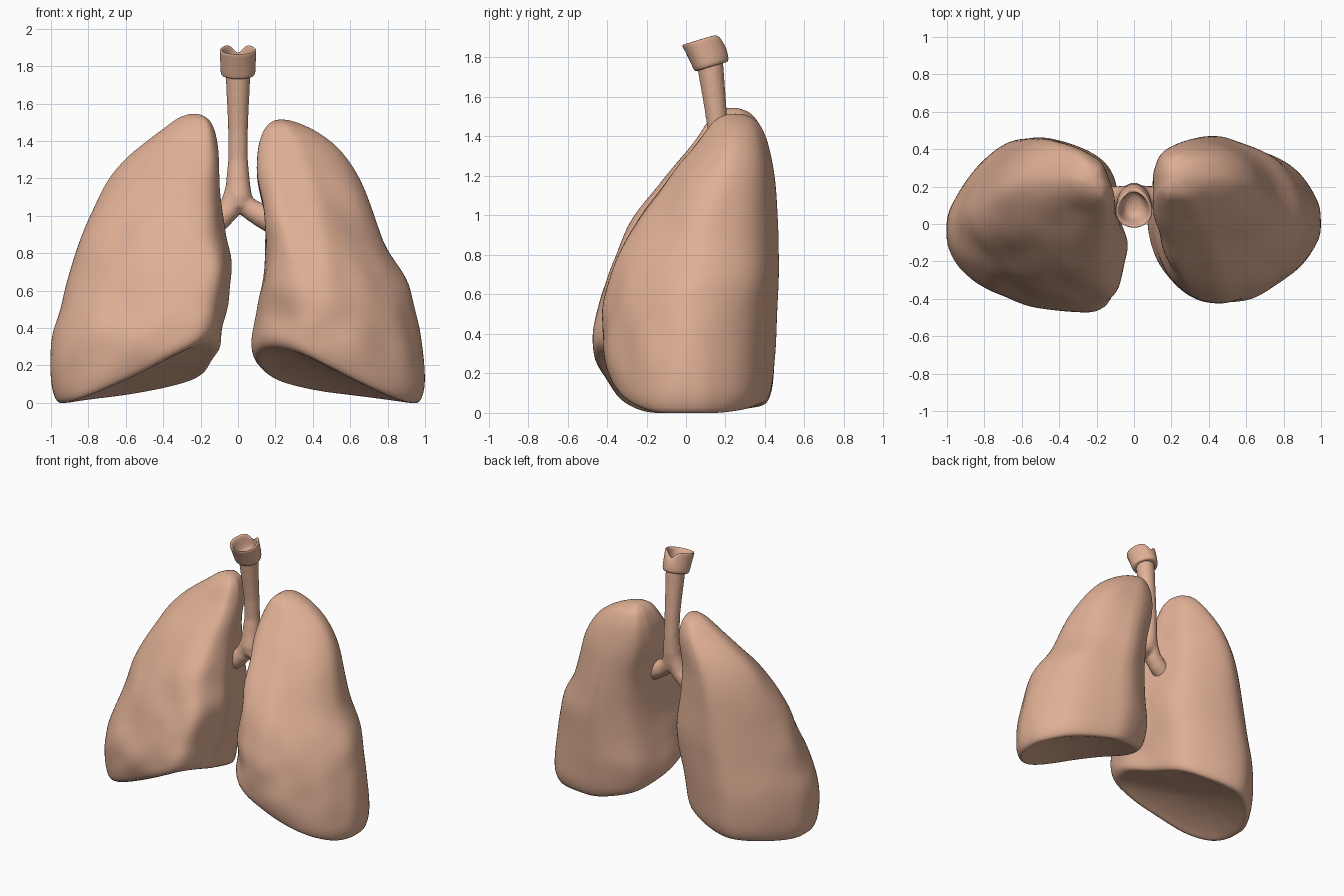
import bpy, bmesh, math
from mathutils import Vector, noise

if "Cube" in bpy.data.objects:
    bpy.data.objects.remove(bpy.data.objects["Cube"])


def finish(name, bm, subsurf=1):
    bmesh.ops.recalc_face_normals(bm, faces=bm.faces)
    for f in bm.faces:
        f.smooth = True
    me = bpy.data.meshes.new(name)
    bm.to_mesh(me)
    bm.free()
    ob = bpy.data.objects.new(name, me)
    bpy.context.collection.objects.link(ob)
    mat = bpy.data.materials.get("tissue") or bpy.data.materials.new("tissue")
    mat.diffuse_color = (0.74, 0.43, 0.30, 1)
    mat.use_nodes = True
    mat.node_tree.nodes["Principled BSDF"].inputs["Base Color"].default_value = mat.diffuse_color
    me.materials.append(mat)
    if subsurf:
        ob.modifiers.new("smooth", "SUBSURF").levels = subsurf
        ob.modifiers["smooth"].render_levels = subsurf
    return ob


def loft(bm, rings, cap_start=True, cap_end=True):
    vs = [[bm.verts.new(p) for p in r] for r in rings]
    n = len(vs[0])
    for a, b in zip(vs, vs[1:]):
        for i in range(n):
            bm.faces.new((a[i], a[(i + 1) % n], b[(i + 1) % n], b[i]))
    if cap_start:
        bm.faces.new(vs[0])
    if cap_end:
        bm.faces.new(vs[-1])


def closed_curve(pts, per=4):
    out, n = [], len(pts)
    for i in range(n):
        p0, p1, p2, p3 = (Vector(pts[(i + k) % n]) for k in (-1, 0, 1, 2))
        for k in range(per):
            t = k / per
            out.append(0.5 * (2 * p1 + (p2 - p0) * t + (2 * p0 - 5 * p1 + 4 * p2 - p3) * t * t
                              + (3 * p1 - p0 - 3 * p2 + p3) * t ** 3))
    return out


def sample(rows, z):
    # smooth interpolation of (z, x0, x1, y0, y1) rows
    z = min(max(z, rows[0][0]), rows[-1][0])
    i = 0
    while i < len(rows) - 2 and z > rows[i + 1][0]:
        i += 1
    a, b = rows[i], rows[i + 1]
    p, q = rows[max(i - 1, 0)], rows[min(i + 2, len(rows) - 1)]
    h = b[0] - a[0]
    t = (z - a[0]) / h
    res = []
    for c in range(1, 5):
        ma = (b[c] - p[c]) / (b[0] - p[0]) * h
        mb = (q[c] - a[c]) / (q[0] - a[0]) * h
        res.append((2 * t**3 - 3 * t**2 + 1) * a[c] + (t**3 - 2 * t**2 + t) * ma
                   + (3 * t**2 - 2 * t**3) * b[c] + (t**3 - t**2) * mb)
    return res


def lung(name, rows, section, side, front_rise, back_rise, medial_trim, front_fill):
    sec = closed_curve(section)
    H = 0.6

    def base(x, y):  # tilted underside, higher towards the middle and front
        u = min(max((0.92 - side * x) / 0.8, 0), 1)
        v = min(max((y + 0.44) / 0.9, 0), 1)
        f = (1 - v) ** 1.2
        return u ** 1.1 * (front_rise * f + back_rise * (1 - f))

    def point(s, z, scale, dome):
        zz = z
        n = s.normalized()
        outer_front = max(0, (side * n.x - n.y) / 1.414) ** 4
        inner_back = max(0, (n.y - side * n.x) / 1.414) ** 4
        inner_front = max(0, (-n.y - side * n.x) / 1.414) ** 4
        for _ in range(5):
            x0, x1, y0, y1 = sample(rows, zz)
            # outer front corner is full below, slimmer above; inner back is trimmed above
            g = 1 + outer_front * max(-0.04, 0.10 * (1 - zz / 0.5))
            g -= inner_back * medial_trim * min(1, max(0, (zz - 0.7) / 0.5))
            g -= inner_back * 0.08 * max(0, 1 - zz / 0.35)
            g += inner_front * front_fill * min(1, max(0, (zz - 0.45) / 0.5))
            x = (x0 + x1) / 2 + max(-1, min(1, s.x * g)) * scale * (x1 - x0) / 2
            y = (y0 + y1) / 2 + max(-1, min(1, s.y * g)) * scale * (y1 - y0) / 2
            b = base(x, y)
            zz = b + (H - b) * z / H if z < H else z
        p = Vector((x, y, zz + dome))
        # gentle lumps, weaker at the back and near the ends
        w = 0.026 * min(1, max(0.15, 0.7 - y * 1.6)) * min(1, z / 0.2, (1.54 - z) / 0.3)
        d = p - Vector(((x0 + x1) / 2, (y0 + y1) / 2, zz))
        if d.length > 1e-4 and w > 0:
            p += d.normalized() * w * noise.noise(p * 5.5 + Vector((side * 3, 0, 0)))
        return p

    levels = [(0, s, 0.05 * (1 - s * s) - 0.008) for s in (0.12, 0.3, 0.5, 0.7, 0.85)]
    levels += [(0, 0.94, -0.008), (0.02, 0.985, 0)]
    levels += [(z, 1, 0) for z in (0.08, 0.15, 0.23, 0.31, 0.39, 0.47, 0.55, 0.63, 0.71, 0.79, 0.87,
                                   0.95, 1.03, 1.11, 1.19, 1.26, 1.32, 1.37, 1.41, 1.45)]
    top = rows[-1][0]
    levels += [(top - d, 1, 0) for d in (0.045, 0.02, 0.007, 0)]
    bm = bmesh.new()
    loft(bm, [[point(s, *lv) for s in sec] for lv in levels])
    return finish(name, bm)


# lungs: rows of height, x range, y range; plan section normalised to -1..1
lung("left_side_lung",
     [(0, -.98, -.1, -.4, .41), (.1, -.995, -.09, -.43, .44), (.35, -.995, -.085, -.475, .455),
      (.55, -.94, -.05, -.435, .46), (.75, -.885, -.035, -.38, .465), (.95, -.815, -.065, -.28, .465),
      (1.15, -.725, -.095, -.14, .455), (1.3, -.61, -.1, -.02, .435), (1.4, -.49, -.11, .06, .405),
      (1.48, -.38, -.13, .11, .365), (1.525, -.32, -.165, .16, .32), (1.545, -.26, -.21, .21, .26)],
     [(-.12, 1), (.46, .86), (.81, .58), (.92, 0), (1, -.43), (.83, -.92), (.46, -1), (.04, -.92),
      (-.48, -.74), (-.85, -.43), (-1, 0), (-.82, .45), (-.48, .84)], -1, 0.37, 0.11, 0.14, 0.0)
lung("right_side_lung",
     [(0, .12, .985, -.35, .41), (.1, .1, 1, -.38, .44), (.3, .075, .98, -.415, .455),
      (.5, .105, .945, -.415, .46), (.68, .135, .9, -.38, .47), (.82, .145, .8, -.32, .47),
      (1.0, .14, .725, -.22, .465), (1.2, .1, .66, -.08, .45), (1.35, .105, .55, .04, .42),
      (1.44, .13, .44, .11, .385), (1.495, .165, .33, .16, .34), (1.515, .205, .26, .22, .28)],
     [(-.29, 1), (-.78, .78), (-.96, .39), (-1, -.06), (-.89, -.5), (-.56, -.91), (-.16, -1),
      (.33, -.87), (.78, -.5), (1, -.06), (.89, .38), (.6, .72), (.11, .93)], 1, 0.41, 0.1, 0.0, 0.16)


def tube(bm, path, n=20):
    # path of (x, y, z, radius)
    pts = [Vector(p[:3]) for p in path]
    rings = []
    for i, p in enumerate(pts):
        d = (pts[min(i + 1, len(pts) - 1)] - pts[max(i - 1, 0)]).normalized()
        u = d.cross(Vector((0, 1, 0))).normalized()
        v = d.cross(u)
        r = path[i][3]
        rings.append([p + r * (math.cos(a) * u + math.sin(a) * v)
                      for a in (2 * math.pi * k / n for k in range(n))])
    loft(bm, rings)


# windpipe with its two branches, fused
bm = bmesh.new()
tube(bm, [(0, .12, 1.78, .068), (0, .13, 1.7, .064), (0, .145, 1.58, .058), (0, .16, 1.45, .053),
          (0, .168, 1.3, .053), (0, .158, 1.18, .064), (.005, .145, 1.1, .07), (.01, .14, 1.04, .058)])
tube(bm, [(0, .16, 1.2, .055), (-.02, .15, 1.1, .06), (-.05, .145, 1.03, .06),
          (-.1, .14, .98, .062), (-.16, .135, .94, .065)])
tube(bm, [(0, .16, 1.17, .055), (.025, .15, 1.07, .06), (.075, .145, 1.03, .058),
          (.13, .14, 1.0, .065), (.19, .135, .97, .07)])
pipe = finish("windpipe", bm, 0)
rm = pipe.modifiers.new("fuse", "REMESH")
rm.mode, rm.voxel_size, rm.use_smooth_shade = "VOXEL", 0.01, True
sm = pipe.modifiers.new("soften", "SMOOTH")
sm.factor, sm.iterations = 0.5, 8

# flared, tilted collar with a notch at the back of its rim
rings = []
for zf, zb, yf, yb, hw, notch in [
        (1.73, 1.775, .06, .19, .062, 0), (1.73, 1.775, .042, .212, .086, 0),
        (1.745, 1.79, .036, .218, .093, 0), (1.80, 1.85, .01, .205, .094, 0),
        (1.85, 1.90, -.015, .19, .097, .03), (1.865, 1.925, -.024, .185, .098, .055),
        (1.865, 1.925, -.008, .17, .084, .055), (1.845, 1.90, .005, .17, .074, .03),
        (1.79, 1.83, .03, .175, .062, 0), (1.765, 1.79, .06, .16, .04, 0)]:
    ring = []
    for k in range(32):
        a = 2 * math.pi * k / 32
        c, s = math.cos(a), math.sin(a)
        t = (s + 1) / 2
        x = hw * c * (1 - 0.15 * s)
        z = zf + (zb - zf) * t - notch * math.exp(-(c / 0.42) ** 2) * (s > 0)
        ring.append((x, yf + (yb - yf) * t, z))
    rings.append(ring)
bm = bmesh.new()
loft(bm, rings)
finish("throat_collar", bm)
